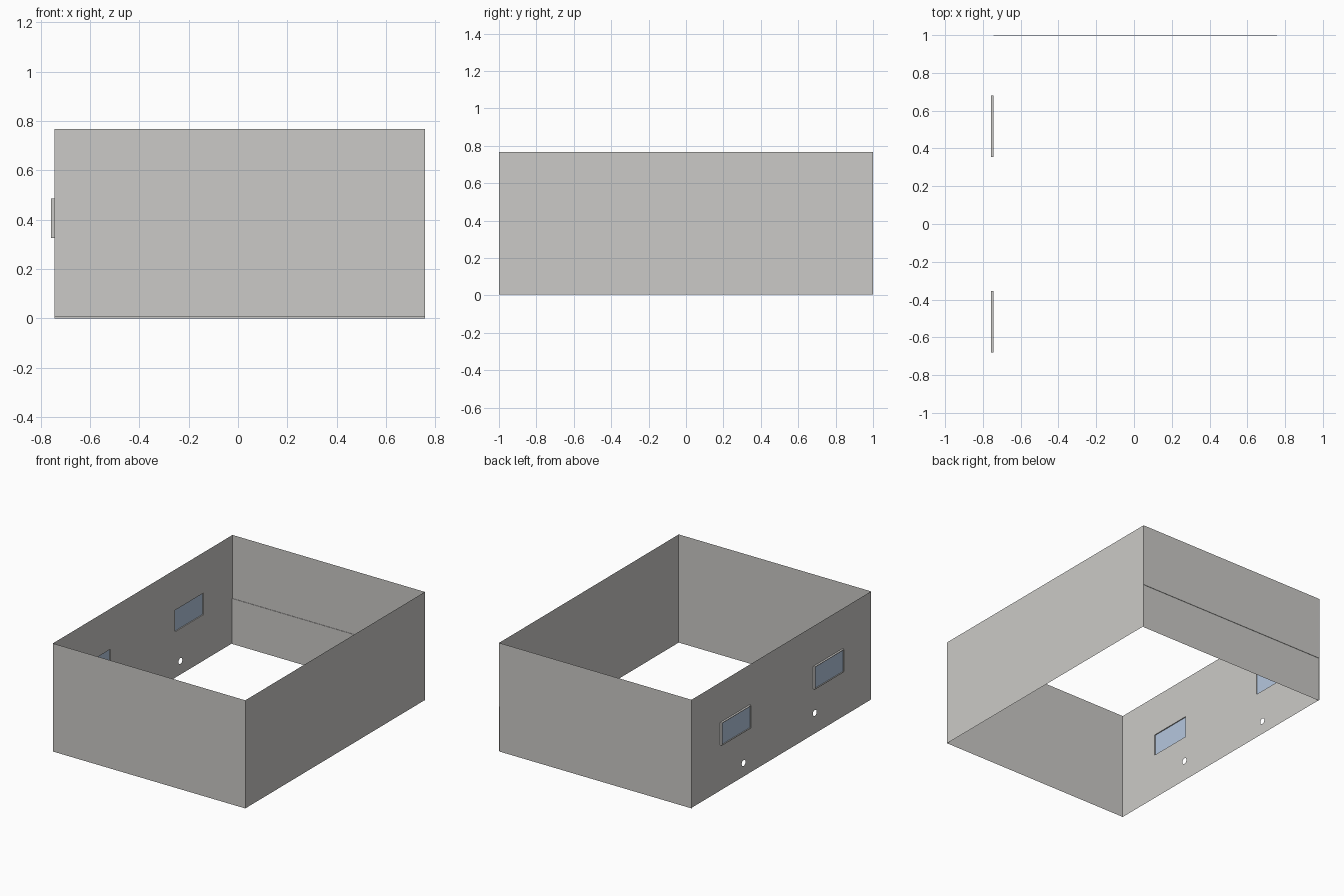
import bpy, bmesh, math
from mathutils import Vector

cube = bpy.data.objects.get("Cube")
if cube:
    bpy.data.objects.remove(cube, do_unlink=True)


def material(name, color):
    m = bpy.data.materials.new(name)
    m.use_nodes = True
    m.diffuse_color = (*color, 1)
    m.node_tree.nodes["Principled BSDF"].inputs["Base Color"].default_value = (*color, 1)
    return m


WALL = material("wall grey", (0.6, 0.59, 0.57))
GLASS = material("window blue", (0.46, 0.57, 0.73))

LEFT, RIGHT, BACK, FRONT = 0.757, -0.743, 1.0, -1.0
BASE, TOP = 0.005, 0.767
LEDGE, INSET = 0.32, 0.003


def add_object(name, bm, mat):
    mesh = bpy.data.meshes.new(name)
    bm.to_mesh(mesh)
    bm.free()
    mesh.materials.append(mat)
    obj = bpy.data.objects.new(name, mesh)
    bpy.context.collection.objects.link(obj)
    return obj


def quad(name, corners, outward, mat=WALL):
    bm = bmesh.new()
    face = bm.faces.new([bm.verts.new(c) for c in corners])
    face.normal_update()
    if face.normal.dot(Vector(outward)) < 0:
        face.normal_flip()
    return add_object(name, bm, mat)


def rect(y0, y1, z0, z1):
    return [(y0, z0), (y1, z0), (y1, z1), (y0, z1)]


def circle(y, z, r, sides=16):
    angles = [math.tau * i / sides for i in range(sides)]
    return [(y + r * math.cos(a), z + r * math.sin(a)) for a in angles]


def side_sheet(name, x, loops, mat=WALL):
    """Flat sheet facing -x; the first loop is the outline, the rest are openings."""
    bm = bmesh.new()
    for loop in loops:
        verts = [bm.verts.new((x, y, z)) for y, z in loop]
        for i, v in enumerate(verts):
            bm.edges.new((v, verts[i - 1]))
    bmesh.ops.triangle_fill(bm, edges=bm.edges[:], use_beauty=True, normal=(-1, 0, 0))
    bm.normal_update()
    for f in bm.faces:
        if f.normal.x > 0:
            f.normal_flip()
    return add_object(name, bm, mat)


# Plain front and left walls
quad("front_wall", [(RIGHT, FRONT, BASE), (LEFT, FRONT, BASE),
                    (LEFT, FRONT, TOP), (RIGHT, FRONT, TOP)], (0, -1, 0))
quad("left_wall", [(LEFT, FRONT, BASE), (LEFT, BACK, BASE),
                   (LEFT, BACK, TOP), (LEFT, FRONT, TOP)], (1, 0, 0))

# Back wall: upper panel, ledge and slightly recessed lower panel
low = BACK - INSET
quad("back_wall_upper", [(RIGHT, BACK, LEDGE), (LEFT, BACK, LEDGE),
                         (LEFT, BACK, TOP), (RIGHT, BACK, TOP)], (0, 1, 0))
quad("back_wall_ledge", [(RIGHT, low, LEDGE), (LEFT, low, LEDGE),
                         (LEFT, BACK, LEDGE), (RIGHT, BACK, LEDGE)], (0, 0, -1))
quad("back_wall_lower", [(RIGHT, low, 0), (LEFT, low, 0),
                         (LEFT, low, LEDGE), (RIGHT, low, LEDGE)], (0, 1, 0))

# Right wall with two window openings and two round holes
windows = {"front": rect(-0.68, -0.355, 0.325, 0.485),
           "back": rect(0.355, 0.68, 0.325, 0.485)}
holes = [circle(0.42, 0.10, 0.021), circle(-0.373, 0.15, 0.021)]
side_sheet("right_wall", RIGHT,
           [rect(FRONT, BACK, BASE, TOP), *windows.values(), *holes])

# Window frames standing proud of the wall, with glass set inside
RIM = 0.004
for place, outline in windows.items():
    (y0, z0), (y1, z1) = outline[0], outline[2]
    inner = rect(y0 + RIM, y1 - RIM, z0 + RIM, z1 - RIM)
    frame = side_sheet(place + "_window_frame", -0.75, [outline, inner])
    depth = frame.modifiers.new("depth", "SOLIDIFY")
    depth.thickness = 0.014
    depth.offset = 0
    quad(place + "_window_glass", [(-0.75, y, z) for y, z in inner], (-1, 0, 0), GLASS)
